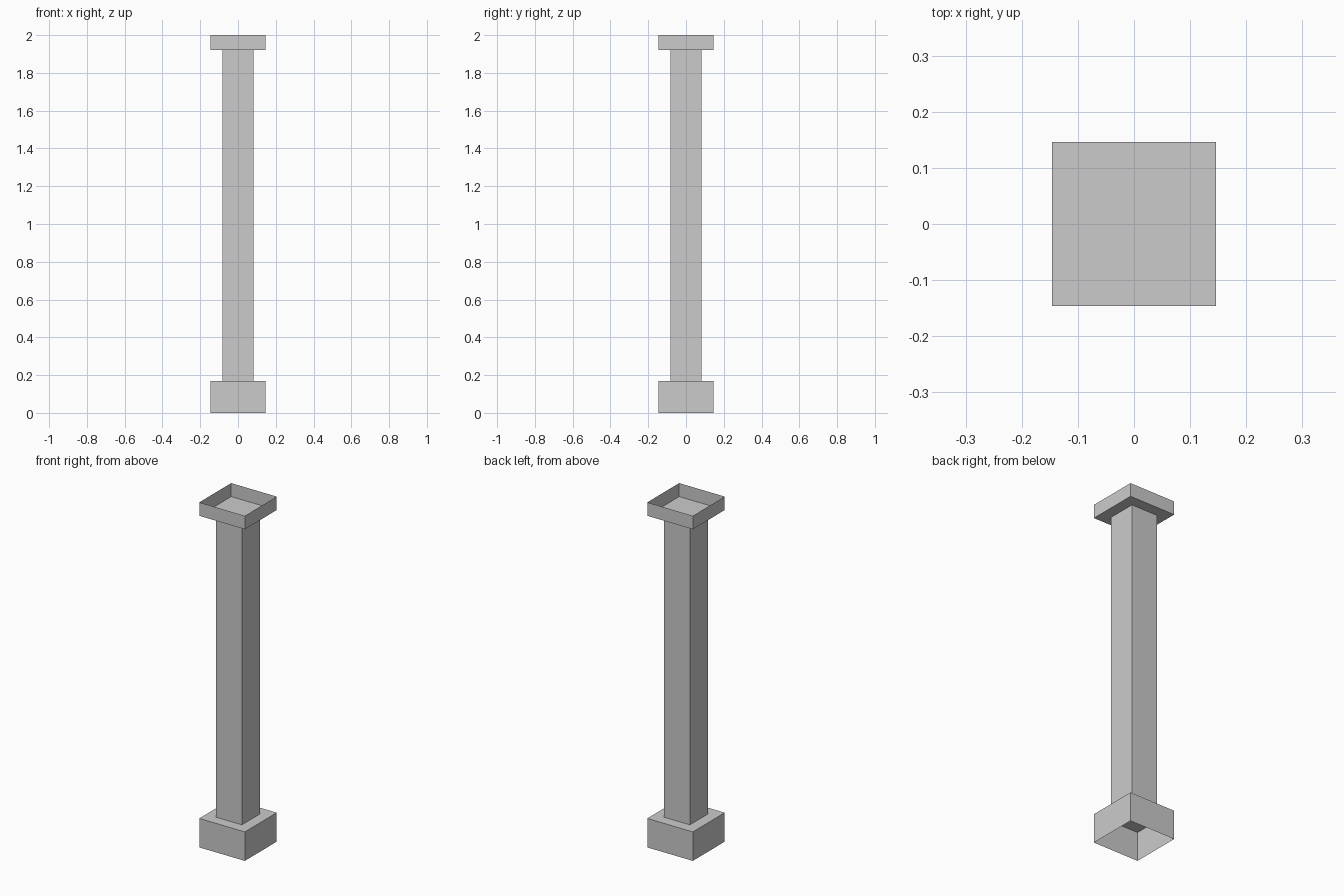
import bpy, bmesh

if "Cube" in bpy.data.objects:
    bpy.data.objects.remove(bpy.data.objects["Cube"])


def open_box(name, half, z0, z1, drop_top=False, drop_bottom=False):
    """Square box between two heights, with optional missing end faces."""
    bm = bmesh.new()
    bmesh.ops.create_cube(bm, size=1)
    for v in bm.verts:
        v.co.x *= 2 * half
        v.co.y *= 2 * half
        v.co.z = z1 if v.co.z > 0 else z0
    bm.normal_update()
    gone = [f for f in bm.faces
            if (drop_top and f.normal.z > 0.9) or (drop_bottom and f.normal.z < -0.9)]
    bmesh.ops.delete(bm, geom=gone, context='FACES_ONLY')
    mesh = bpy.data.meshes.new(name)
    bm.to_mesh(mesh)
    bm.free()
    obj = bpy.data.objects.new(name, mesh)
    bpy.context.collection.objects.link(obj)
    return obj


BASE_TOP, CAP_BOTTOM, HEIGHT = 0.168, 1.922, 2.0

# Plinth, open underneath
open_box("base", 0.146, 0, BASE_TOP, drop_bottom=True)
# Square shaft, open where it meets the plinth and cap
open_box("shaft", 0.083, BASE_TOP, CAP_BOTTOM, drop_top=True, drop_bottom=True)
# Cap, open on top like a shallow tray
open_box("cap", 0.146, CAP_BOTTOM, HEIGHT, drop_top=True)
